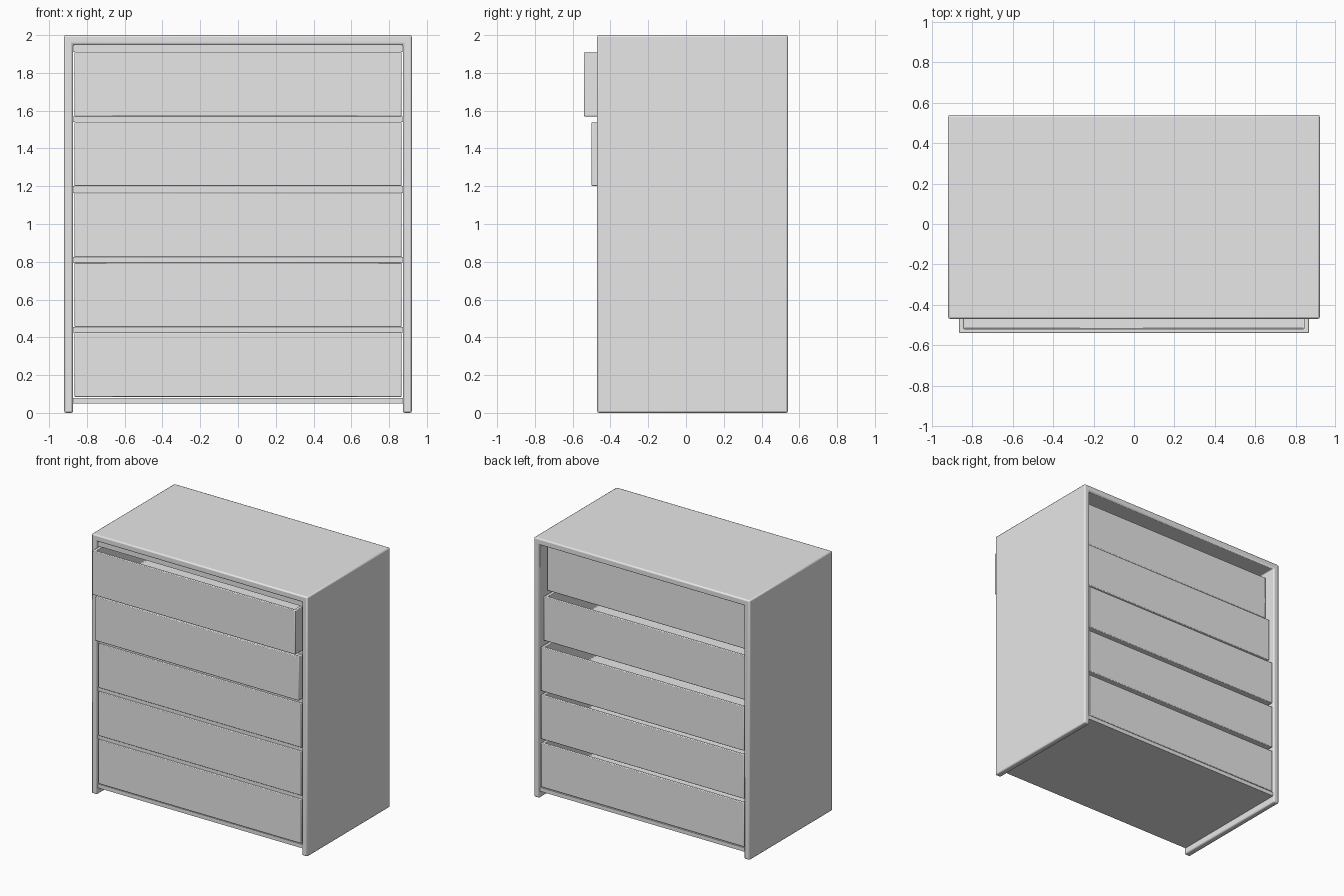
import bpy
import bmesh

default_cube = bpy.data.objects.get("Cube")
if default_cube:
    bpy.data.objects.remove(default_cube, do_unlink=True)

grey = bpy.data.materials.new("light_grey")
grey.use_nodes = True
grey.diffuse_color = (0.8, 0.8, 0.8, 1)
grey.node_tree.nodes["Principled BSDF"].inputs["Base Color"].default_value = (0.8, 0.8, 0.8, 1)


def finish(name, bm, bevel):
    """Turn a bmesh into a named object with softened edges."""
    bmesh.ops.recalc_face_normals(bm, faces=bm.faces)
    mesh = bpy.data.meshes.new(name)
    bm.to_mesh(mesh)
    bm.free()
    mesh.materials.append(grey)
    obj = bpy.data.objects.new(name, mesh)
    bpy.context.collection.objects.link(obj)
    if bevel:
        mod = obj.modifiers.new("soft_edges", "BEVEL")
        mod.width = bevel
        mod.segments = 2
    bpy.ops.object.select_all(action="DESELECT")
    obj.select_set(True)
    bpy.context.view_layer.objects.active = obj
    bpy.ops.object.shade_smooth_by_angle()
    return obj


def box(half_width, y0, y1, z0, z1):
    """Box centred on x, given its y and z limits."""
    bm = bmesh.new()
    bmesh.ops.create_cube(bm, size=1)
    for v in bm.verts:
        v.co = (v.co.x * 2 * half_width,
                y0 if v.co.y < 0 else y1,
                z0 if v.co.z < 0 else z1)
    return bm


FRONT, BACK = -0.47, 0.54
WIDTH, INNER, INNER_TOP = 0.92, 0.873, 1.95

# Outer shell: two sides and a top, open at the front, back and bottom
profile = [(-WIDTH, 0), (-WIDTH, 2), (WIDTH, 2), (WIDTH, 0),
           (INNER, 0), (INNER, INNER_TOP), (-INNER, INNER_TOP), (-INNER, 0)]
bm = bmesh.new()
face = bm.faces.new([bm.verts.new((x, FRONT, z)) for x, z in profile])
swept = bmesh.ops.extrude_face_region(bm, geom=[face])["geom"]
for v in swept:
    if isinstance(v, bmesh.types.BMVert):
        v.co.y = BACK
finish("cabinet_shell", bm, 0.01)

# Bottom panel
finish("bottom_panel", box(INNER, FRONT + 0.01, BACK - 0.01, 0.05, 0.08), 0)

# Open drawers, the upper two pulled out a little
WALL, LENGTH, HEIGHT = 0.03, 0.995, 0.34
tops = [1.91, 1.54, 1.165, 0.795, 0.425]
fronts = [-0.54, -0.50, -0.465, -0.465, -0.465]
for i, (top, front) in enumerate(zip(tops, fronts), 1):
    bm = box(0.866, front, front + LENGTH, top - HEIGHT, top)
    bm.normal_update()
    lid = max(bm.faces, key=lambda f: f.calc_center_median().z)
    bmesh.ops.inset_region(bm, faces=[lid], thickness=WALL)
    hollow = bmesh.ops.extrude_face_region(bm, geom=[lid])["geom"]
    for v in hollow:
        if isinstance(v, bmesh.types.BMVert):
            v.co.z -= HEIGHT - WALL
    if lid.is_valid:
        bm.faces.remove(lid)
    finish(f"drawer_{i}", bm, 0.005)

# Front rails filling the gap above each drawer
ceilings = [INNER_TOP] + [t - HEIGHT for t in tops[:-1]]
for i, (low, high) in enumerate(zip(tops, ceilings), 1):
    finish(f"front_rail_{i}", box(INNER, FRONT + 0.015, FRONT + 0.045, low, high), 0)
